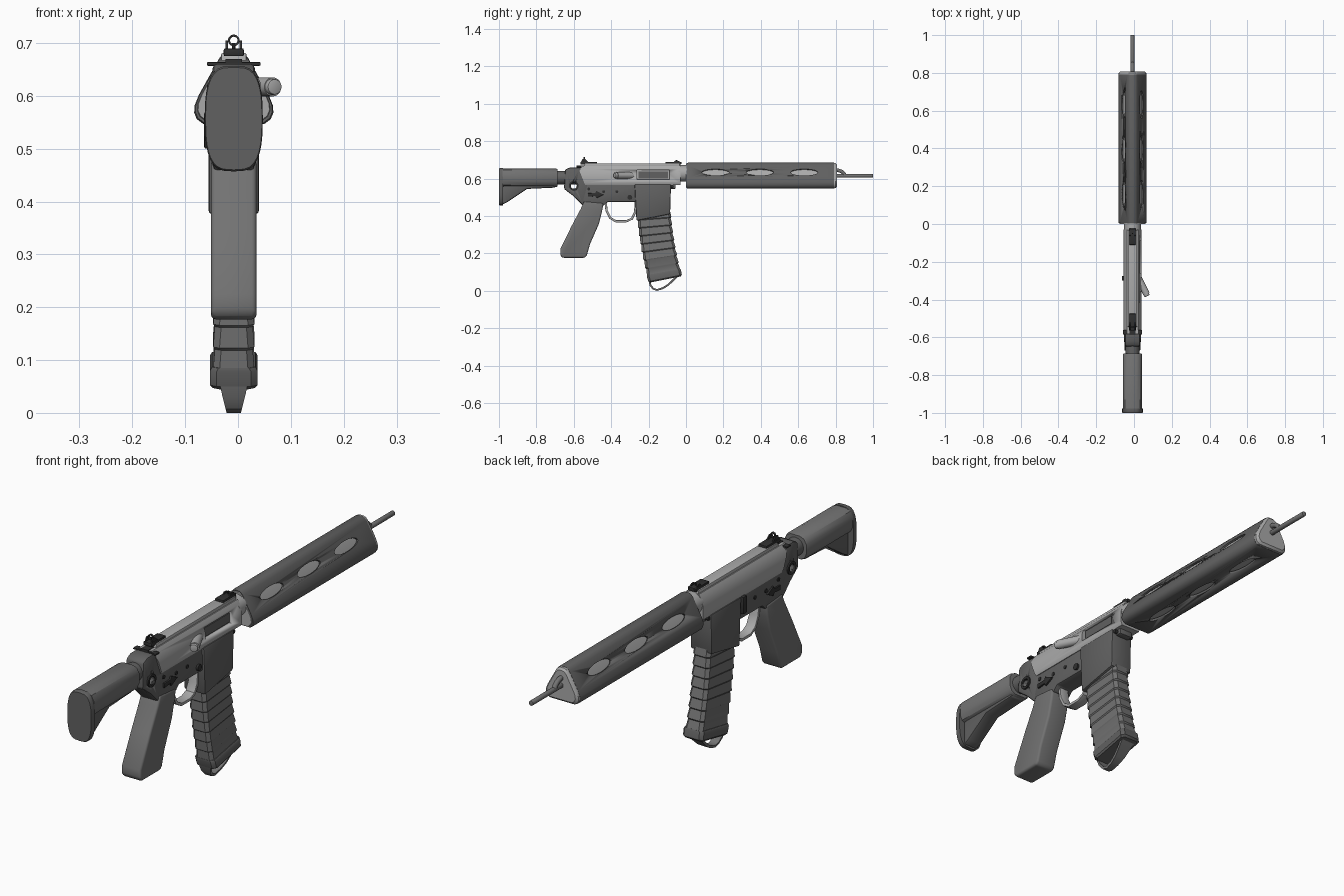
import bpy, bmesh, math
from mathutils import Vector

if "Cube" in bpy.data.objects:
    bpy.data.objects.remove(bpy.data.objects["Cube"])

CX = -0.008  # centre line of the model


def mat(name, v):
    m = bpy.data.materials.new(name)
    m.diffuse_color = (v, v, v, 1)
    m.use_nodes = True
    m.node_tree.nodes["Principled BSDF"].inputs["Base Color"].default_value = m.diffuse_color
    return m


DARK, MID, LIGHT, BLACK = mat("dark", .12), mat("mid", .17), mat("light", .4), mat("black", .03)


def finish(name, bm, m, bev=0.0, seg=2):
    bmesh.ops.recalc_face_normals(bm, faces=bm.faces)
    me = bpy.data.meshes.new(name)
    bm.to_mesh(me)
    bm.free()
    o = bpy.data.objects.new(name, me)
    bpy.context.collection.objects.link(o)
    me.materials.append(m)
    bpy.ops.object.select_all(action='DESELECT')
    o.select_set(True)
    bpy.context.view_layer.objects.active = o
    if bev:
        b = o.modifiers.new("bevel", 'BEVEL')
        b.width, b.segments, b.limit_method, b.angle_limit = bev, seg, 'ANGLE', math.radians(40)
        bpy.ops.object.modifier_apply(modifier="bevel")
    bpy.ops.object.shade_smooth_by_angle(angle=math.radians(35))
    return o


def loft(name, rings, m, bev=0.0, seg=2):
    bm = bmesh.new()
    vs = [[bm.verts.new(p) for p in r] for r in rings]
    n = len(vs[0])
    for a, b in zip(vs, vs[1:]):
        for i in range(n):
            bm.faces.new((a[i], a[(i + 1) % n], b[(i + 1) % n], b[i]))
    bm.faces.new(vs[0])
    bm.faces.new(vs[-1])
    return finish(name, bm, m, bev, seg)


def side(name, pts, w, m, bev=0.0, cx=CX, seg=2):
    """Side outline in y,z given half width w in x."""
    return loft(name, [[(cx + s * w, y, z) for y, z in pts] for s in (-1, 1)], m, bev, seg)


def mirrored(half):
    return half + [(-x, z) for x, z in reversed(half)]


def along(name, sec, ys, m, bev=0.0):
    """x,z cross-section run through (y, scale) stations, scaled about its middle."""
    zs = [z for _, z in sec]
    zc = (min(zs) + max(zs)) / 2
    return loft(name, [[(CX + x * s, y, zc + (z - zc) * s) for x, z in sec] for y, s in ys], m, bev)


def box(name, x, y, z, m, bev=0.0):
    return side(name, [(y[0], z[0]), (y[1], z[0]), (y[1], z[1]), (y[0], z[1])],
                (x[1] - x[0]) / 2, m, bev, (x[0] + x[1]) / 2)


def cyl(name, p, q, r, m, n=24, bev=0.0, sq=1.0):
    """Round bar from p to q; sq squashes it across the y axis."""
    p, q = Vector(p), Vector(q)
    d = (q - p).normalized()
    u = Vector((0, 1, 0)) if abs(d.y) < .9 else Vector((1, 0, 0))
    u = (u - d * u.dot(d)).normalized()
    v = d.cross(u) * sq
    return loft(name, [[c + r * (u * math.cos(t) + v * math.sin(t))
                        for t in [2 * math.pi * i / n for i in range(n)]] for c in (p, q)], m, bev)


def cut(o, c):
    b = o.modifiers.new("cut", 'BOOLEAN')
    b.operation, b.object, b.solver = 'DIFFERENCE', c, 'EXACT'
    bpy.context.view_layer.objects.active = o
    bpy.ops.object.modifier_apply(modifier="cut")
    bpy.data.objects.remove(c)


def ribbon(pts, t):
    """Closed outline of a strip of thickness t along a y,z path."""
    P = [Vector(p) for p in pts]
    out, inn = [], []
    for i, p in enumerate(P):
        d = (P[min(i + 1, len(P) - 1)] - P[max(i - 1, 0)]).normalized()
        nrm = Vector((-d.y, d.x)) * t / 2
        out.append(p + nrm)
        inn.append(p - nrm)
    return out + inn[::-1]


# Stock: tapered butt pad, tube body, lower wedge, buffer tube
butt = []
for i in range(32):
    t = 2 * math.pi * i / 32
    c, s = math.cos(t), math.sin(t)
    butt.append((.055 * math.copysign(abs(c) ** .6, c), .557 + .1 * math.copysign(abs(s) ** .75, s)))
along("butt_pad", butt, [(-1, .97), (-.995, 1), (-.978, 1)], DARK)
along("stock_body", mirrored([(.022, .653), (.04, .645), (.051, .625), (.051, .585), (.042, .565), (.025, .556)]),
      [(-.98, 1), (-.692, 1), (-.686, .95)], MID)
side("stock_wedge", [(-.98, .58), (-.98, .462), (-.955, .475), (-.85, .545), (-.70, .552), (-.69, .58)], .032, DARK, .008)
cyl("buffer_tube", (CX, -.70, .605), (CX, -.56, .605), .036, DARK, 32)

# Rear block with sling hole
blk = side("rear_block", [(-.565, .66), (-.62, .66), (-.647, .648), (-.652, .545), (-.60, .505), (-.55, .455), (-.52, .56)],
           .04, DARK, .008)
cut(blk, cyl("hole", (-.2, -.6, .562), (.2, -.6, .562), .016, BLACK))
for s in (-1, 1):
    ring = cyl("sling_ring", (CX + s * .036, -.6, .562), (CX + s * .046, -.6, .562), .026, BLACK)
    cut(ring, cyl("hole", (-.2, -.6, .562), (.2, -.6, .562), .016, BLACK))

# Lower receiver and magazine well
side("lower_receiver", [(-.585, .57), (-.55, .48), (-.535, .455), (-.44, .455), (-.42, .475), (-.26, .475),
                        (-.24, .57)], .04, DARK, .006)
side("magazine_well", [(-.275, .57), (-.265, .375), (-.085, .41), (-.08, .57)], .048, DARK, .007)
box("pivot_lug", (CX - .03, CX + .03), (-.085, -.055), (.545, .575), DARK, .006)
for i, (y, z) in enumerate([(-.52, .545), (-.075, .558), (-.37, .53), (-.44, .53)]):
    cyl(f"pin_{i}", (CX - .043, y, z), (CX + .043, y, z), .008, BLACK, 12)

# Fire selectors, magazine release, bolt catch
for s in (-1, 1):
    side("selector", [(-.525, .503), (-.485, .507), (-.48, .495), (-.44, .515), (-.48, .535), (-.485, .523), (-.525, .522)],
         .004, BLACK, .002, CX + s * .044)
box("bolt_catch", (CX - .056, CX - .038), (-.3, -.275), (.5, .57), BLACK, .004)
cyl("magazine_release", (CX + .036, -.3, .50), (CX + .048, -.3, .50), .013, BLACK, 16)

# Trigger guard
side("trigger_guard", ribbon([(-.43, .48), (-.425, .43), (-.405, .39), (-.375, .372), (-.32, .372), (-.29, .385),
                              (-.272, .42), (-.268, .48)], .012), .02, LIGHT, .002)

# Pistol grip
side("pistol_grip", [(-.545, .48), (-.562, .44), (-.61, .35), (-.672, .225), (-.672, .19), (-.66, .177), (-.54, .177),
                     (-.53, .19), (-.513, .25), (-.465, .36), (-.45, .42), (-.44, .47)], .043, MID, .016, seg=3)

# Ribbed curved magazine
def mag_ring(t, w, g):
    r = Vector((0, -.26 + .025 * t + .032 * t * t, .42 - .345 * t))
    f = Vector((0, -.085 + .025 * t + .028 * t * t, .43 - .323 * t))
    d = (f - r).normalized()
    r, f, k = r - d * g, f + d * g, .012
    L = (f - r).length
    return [r + d * a + Vector((CX + b, 0, 0)) for a, b in
            [(0, k - w), (k, -w), (L - k, -w), (L, k - w), (L, w - k), (L - k, w), (k, w), (0, w - k)]]

rings = []
for i in range(8):
    a = i / 8
    rings += [mag_ring(a, .036, -.001), mag_ring(a + .11, .039, .004)]
loft("magazine", rings, MID)
loft("magazine_base", [mag_ring(.97, .041, .004), mag_ring(.99, .045, .006), mag_ring(1.07, .045, .004),
                       mag_ring(1.09, .04, -.004)], DARK)

# Pull loop under the magazine, narrowing downwards
loop = side("magazine_loop", ribbon([(-.2, .07), (-.19, .03), (-.175, .011), (-.155, .005), (-.125, .014), (-.095, .032),
                                     (-.04, .085)], .01), .03, MID)
for v in loop.data.vertices:
    k = min(1, .45 + v.co.z / .06 * .5)
    v.co.x = CX + (v.co.x - CX) * k

# Upper receiver with ejection port
sec = mirrored([(.028, .668), (.036, .655), (.047, .625), (.047, .578), (.042, .566)])
up = loft("upper_receiver", [[(CX + x, -.58 + (.668 - z) * .4, z) for x, z in sec],
                             [(CX + x, -.03, z) for x, z in sec]], LIGHT)
cut(up, box("port", (.022, .1), (-.262, -.088), (.596, .645), BLACK))
box("port_cover", (.015, .028), (-.255, -.095), (.602, .639), DARK)
side("top_rail", [(-.55, .66), (-.54, .681), (-.035, .681), (-.03, .66)], .024, LIGHT, .003)
cyl("barrel_nut", (CX, -.04, .628), (CX, .005, .628), .044, LIGHT, 32)

# Forward assist
cyl("forward_assist", (.02, -.28, .617), (.066, -.37, .617), .018, LIGHT, 24)
cyl("assist_button", (.06, -.362, .617), (.070, -.382, .617), .015, LIGHT, 24, .003)

# Charging handle
box("charging_handle", (CX - .051, CX + .051), (-.585, -.56), (.657, .664), BLACK, .002)
box("charging_bar", (CX - .016, CX + .016), (-.585, -.5), (.656, .67), BLACK)

# Rear and front sights
for n, y0, y1, h in (("rear_sight", -.565, -.475, .705), ("front_sight", -.11, -.025, .697)):
    side(n + "_base", [(y0, .675), (y0, .69), (y1, .69), (y1, .675)], .019, BLACK, .003)
    ym = y0 + .02 if n == "rear_sight" else y1 - .025
    for s in (-1, 1):
        side(n + "_wing", [(ym - .018, .685), (ym - .008, h), (ym + .006, h), (ym + .028, .685)], .0025, BLACK, 0, CX + s * .013)
eye = cyl("rear_aperture", (CX, -.548, .705), (CX, -.54, .705), .011, BLACK, 20)
cut(eye, cyl("hole", (CX, -.6, .705), (CX, -.5, .705), .007, BLACK, 20))
cyl("front_post", (CX, -.05, .685), (CX, -.05, .700), .003, BLACK, 8)

# Handguard: hollow rounded triangle with three slots on each face
tri = mirrored([(.010, .685), (.019, .681), (.027, .672), (.066, .602), (.074, .582), (.075, .568), (.07, .556), (.058, .547)])
guard = along("handguard", tri, [(.004, .97), (.01, 1), (.79, 1), (.792, .99)], DARK)
cut(guard, along("bore", tri, [(-.1, .86), (.9, .86)], DARK))
for y in (.158, .395, .632):
    for s in (-1, 1):
        c = Vector((CX + s * .048, y, .634))
        d = Vector((s * .877, 0, .48)) * .025
        cut(guard, cyl("slot", c - d, c + d, .073, BLACK, 32, 0, .27))
    cut(guard, cyl("slot", (CX, y, .53), (CX, y, .575), .073, BLACK, 32, 0, .27))
along("handguard_liner", tri, [(.008, .74), (.79, .74)], LIGHT)
along("handguard_front_cap", tri, [(.785, .985), (.8, .97), (.808, .85)], LIGHT)
along("handguard_rear_cap", tri, [(0, .9), (.012, .95)], LIGHT)

# Barrel and bent gas tube
cyl("barrel", (CX, .79, .615), (CX, 1.0, .615), .010, MID, 20, .002)
cu = bpy.data.curves.new("gas_tube", 'CURVE')
cu.dimensions, cu.bevel_depth, cu.bevel_resolution, cu.use_fill_caps = '3D', .010, 3, True
sp = cu.splines.new('POLY')
path = [(.79, .645), (.815, .644), (.832, .638), (.845, .627), (.852, .615)]
sp.points.add(len(path) - 1)
for p, (y, z) in zip(sp.points, path):
    p.co = (CX, y, z, 1)
gas = bpy.data.objects.new("gas_tube", cu)
bpy.context.collection.objects.link(gas)
cu.materials.append(MID)
